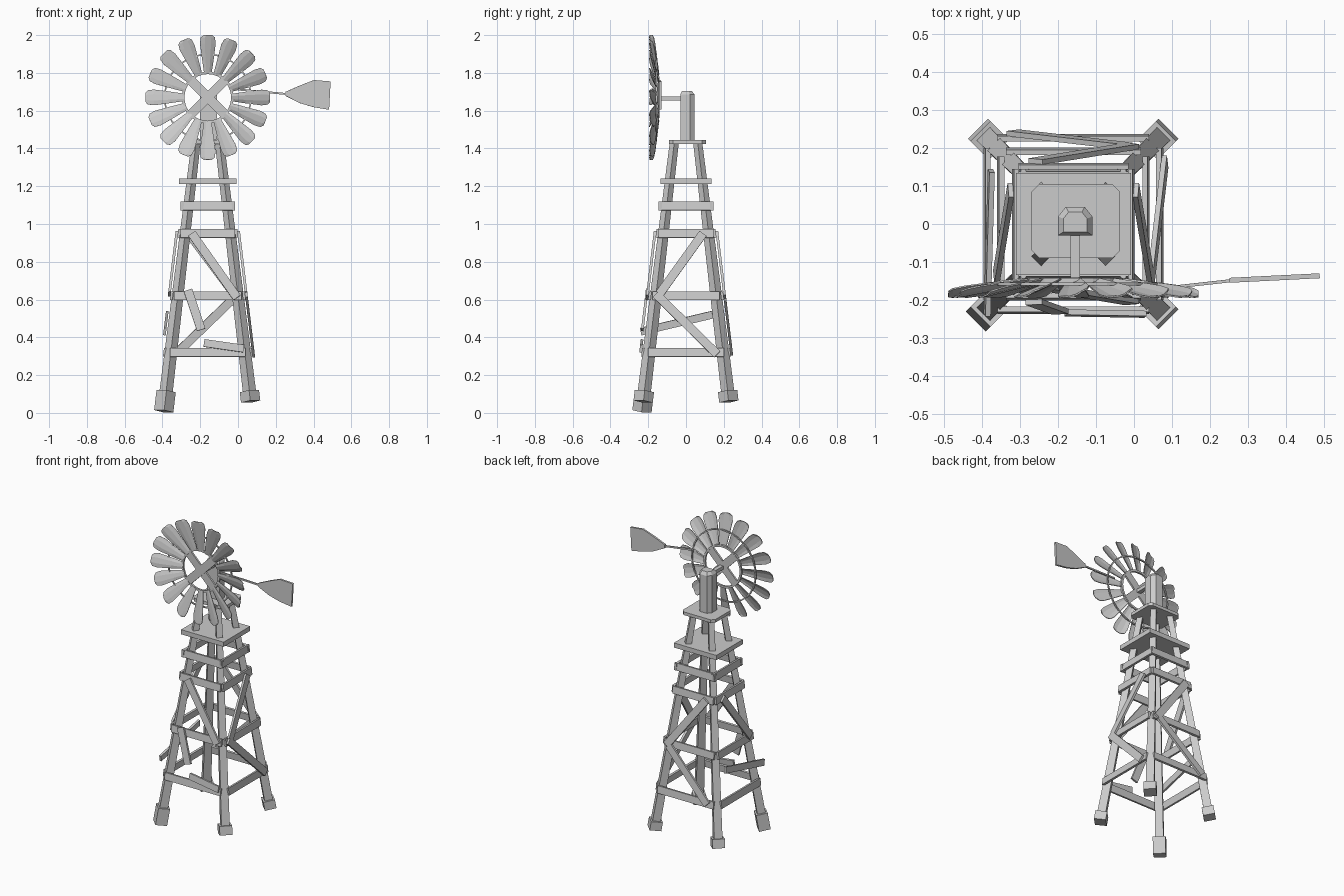
import bpy, bmesh, math
from mathutils import Vector, Matrix

if "Cube" in bpy.data.objects:
    bpy.data.objects.remove(bpy.data.objects["Cube"])

CX = -0.16  # tower axis


def make(name, verts, faces, smooth=False):
    me = bpy.data.meshes.new(name)
    bm = bmesh.new()
    vs = [bm.verts.new(v) for v in verts]
    for f in faces:
        bm.faces.new([vs[i] for i in f])
    bmesh.ops.recalc_face_normals(bm, faces=bm.faces)
    bm.to_mesh(me)
    bm.free()
    for p in me.polygons:
        p.use_smooth = smooth
    ob = bpy.data.objects.new(name, me)
    bpy.context.collection.objects.link(ob)
    return ob


def beam(name, a, b, w, t, normal, taper=1.0):
    """Box from a to b: w across, t along the given normal."""
    a, b = Vector(a), Vector(b)
    d = (b - a).normalized()
    side = d.cross(Vector(normal)).normalized()
    n = side.cross(d).normalized()
    vs = []
    for p, s in ((a, 1), (b, taper)):
        for i, j in ((-1, -1), (1, -1), (1, 1), (-1, 1)):
            vs.append(p + side * i * w * s / 2 + n * j * t * s / 2)
    return make(name, vs, [(0, 1, 2, 3), (4, 5, 6, 7), (0, 1, 5, 4), (1, 2, 6, 5), (2, 3, 7, 6), (3, 0, 4, 7)])


def prism(name, outline, depth, matrix):
    """Outline in local xy, extruded by depth along local z."""
    n = len(outline)
    vs = [matrix @ Vector((x, y, z)) for z in (0, depth) for x, y in outline]
    fs = [tuple(range(n)), tuple(range(n, 2 * n))]
    fs += [(i, (i + 1) % n, (i + 1) % n + n, i + n) for i in range(n)]
    return make(name, vs, fs)


def off(z):
    """Leg distance from the axis at height z."""
    return 0.224 - (z - 0.085) * 0.162 / 1.345


# Four tapered legs and their feet, front left foot is lower
for sx in (-1, 1):
    for sy in (-1, 1):
        tag = ("back_" if sy > 0 else "front_") + ("right" if sx > 0 else "left")
        pt = lambda z: (CX + sx * off(z), sy * off(z), z)
        beam("leg_" + tag, pt(0.08), pt(1.43), 0.05, 0.05, (sx, sy, 0), 0.68)
        low = 0.009 if sx < 0 and sy < 0 else 0.06
        beam("foot_" + tag, pt(low), pt(0.115), 0.075, 0.07, (sx, sy, 0))

# Boards on the tower faces: u runs along +x or +y
FACES = {"front": (0, -1), "back": (0, 1), "left": (-1, 0), "right": (1, 0)}


def board(name, face, u0, z0, u1, z1, w=0.046, out=0.032, t=0.014):
    nx, ny = FACES[face]

    def pt(u, z):
        o = off(z) + out
        return (CX + nx * o + abs(ny) * u, ny * o + abs(nx) * u, z)
    beam(name + "_" + face, pt(u0, z0), pt(u1, z1), w, t, (nx, ny, 0.12))


for face in FACES:
    for i, (z, h) in enumerate(((0.32, 0.2), (0.62, 0.178), (0.95, 0.145), (1.095, 0.145))):
        board(f"crossbar_{i}", face, -h, z, h, z)

# Diagonal braces
for face, u0, z0, u1, z1 in (
        ("front", -0.085, 0.95, 0.155, 0.61), ("back", -0.1, 0.95, 0.155, 0.61),
        ("back", -0.16, 0.32, 0.14, 0.61), ("right", -0.14, 0.63, 0.09, 0.95),
        ("right", -0.16, 0.63, 0.165, 0.31), ("left", 0.09, 0.95, -0.14, 0.63)):
    board("brace", face, u0, z0, u1, z1, out=0.045)
# Loose and broken boards
board("loose_board", "front", -0.105, 0.65, -0.035, 0.44, out=0.05)
board("fallen_board", "front", -0.02, 0.37, 0.19, 0.34, w=0.04, out=0.045)
board("loose_board", "left", -0.24, 0.43, 0.14, 0.52, w=0.04, out=0.045)

# Platforms
s = 0.152
prism("lower_platform", [(CX - s, -0.135), (CX + s, -0.135), (CX + s, 0.135), (CX - s, 0.135)],
      0.03, Matrix.Translation((0, 0, 1.212)))


def chamfered(x0, x1, y0, y1, c):
    return [(x0 + c, y0), (x1 - c, y0), (x1, y0 + c), (x1, y1 - c),
            (x1 - c, y1), (x0 + c, y1), (x0, y1 - c), (x0, y0 + c)]


prism("upper_platform", chamfered(-0.27, -0.037, -0.09, 0.105, 0.02), 0.02, Matrix.Translation((0, 0, 1.424)))

# Head post with chamfered back and bevelled cap
post = [(-0.2, -0.03), (-0.11, -0.03), (-0.11, 0.02), (-0.13, 0.045), (-0.18, 0.045), (-0.2, 0.02)]
cap = [(CX + 0.005 + (x - CX - 0.005) * 0.7, y * 0.7) for x, y in post]
n = len(post)
rings = [[(x, y, 1.44) for x, y in post], [(x, y, 1.685) for x, y in post], [(x, y, 1.705) for x, y in cap]]
fs = [tuple(range(n)), tuple(range(2 * n, 3 * n))]
fs += [(k * n + i, k * n + (i + 1) % n, (k + 1) * n + (i + 1) % n, (k + 1) * n + i) for k in (0, 1) for i in range(n)]
make("head_post", sum(rings, []), fs)
beam("wheel_shaft", (-0.155, 0, 1.665), (-0.155, -0.155, 1.665), 0.026, 0.022, (0, 0, 1))

# Wheel: dished ring of sixteen pitched, cupped blades
HUB = Vector((CX, 0, 1.67))
PROFILE = [(0.125, 0.019), (0.2, 0.03), (0.285, 0.041), (0.318, 0.037), (0.33, 0.022)]


def dish(r):
    return -0.148 - 0.036 * (r - 0.12) / 0.21


COLS = (-1, -0.4, 0.4, 1)
for k in range(16):
    rot = Matrix.Rotation(k * math.tau / 16, 4, 'Y')
    vs = []
    for r, hw in PROFILE:
        for c in COLS:
            pitch = c * hw * 0.3
            cup = -0.006 * (1 - c * c)
            vs.append(HUB + rot @ Vector((c * hw, dish(r) + pitch + cup, r)))
    m = len(COLS)
    fs = [(i * m + j, i * m + j + 1, (i + 1) * m + j + 1, (i + 1) * m + j)
          for i in range(len(PROFILE) - 1) for j in range(m - 1)]
    ob = make(f"blade_{k}", vs, fs)
    mod = ob.modifiers.new("thickness", 'SOLIDIFY')
    mod.thickness = 0.004
    mod.offset = 0


def ring(name, r, w, y, t):
    """Flat band of mean radius r around the hub."""
    N = 32
    vs, fs = [], []
    for i in range(N):
        a = math.tau * i / N
        for rr, yy in ((r - w / 2, y - t / 2), (r + w / 2, y - t / 2), (r + w / 2, y + t / 2), (r - w / 2, y + t / 2)):
            vs.append(HUB + Vector((rr * math.cos(a), yy, rr * math.sin(a))))
        q = (i + 1) % N
        fs += [(i * 4 + j, i * 4 + (j + 1) % 4, q * 4 + (j + 1) % 4, q * 4 + j) for j in range(4)]
    make(name, vs, fs)


ring("inner_ring", 0.13, 0.013, -0.148, 0.012)
ring("outer_ring", 0.228, 0.008, -0.158, 0.008)

# Crossed spokes
for sgn in (-1, 1):
    d = Vector((sgn, 0, 1)).normalized() * 0.13
    y = Vector((0, -0.148 - 0.001 * sgn, 0))
    beam("wheel_spoke", HUB + y - d, HUB + y + d, 0.05, 0.012, (0, 1, 0))

# Tail rod and vane
beam("tail_rod", (0.0, -0.178, 1.712), (0.27, -0.148, 1.687), 0.01, 0.008, (0, 1, 0))
vane = [(0, 0.0), (0, -0.022), (0.075, -0.06), (0.15, -0.082), (0.23, -0.095),
        (0.238, 0.055), (0.15, 0.062), (0.075, 0.033)]
mat = Matrix.Translation((0.252, -0.142, 1.7)) @ Matrix.Rotation(0.05, 4, 'Z') @ Matrix.Rotation(math.pi / 2, 4, 'X')
prism("tail_vane", vane, 0.013, mat)
